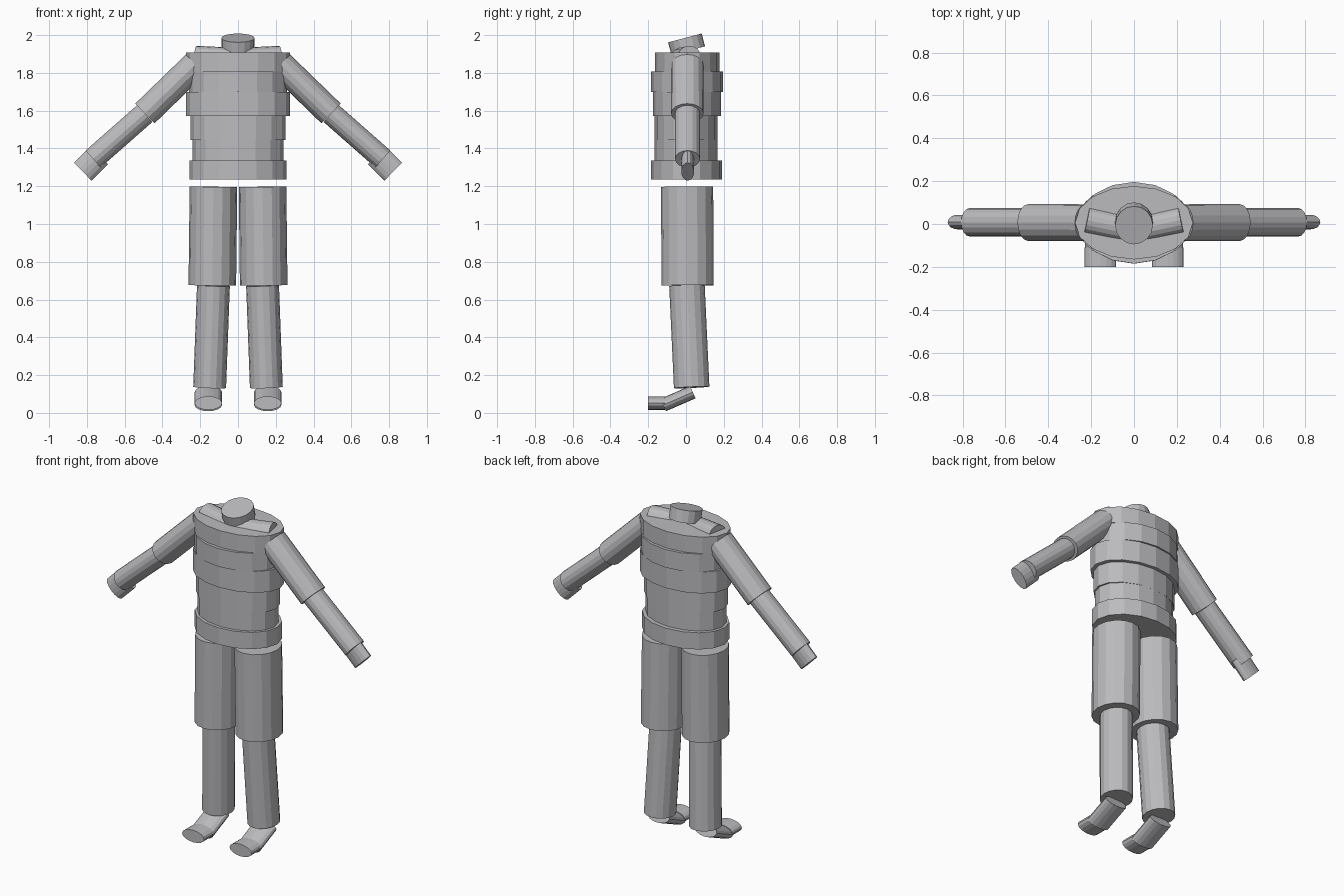
import bpy, bmesh
from mathutils import Vector, Matrix

if "Cube" in bpy.data.objects:
    bpy.data.objects.remove(bpy.data.objects["Cube"])

SIDES = 16
grey = bpy.data.materials.new("plain grey")
grey.diffuse_color = (0.5, 0.5, 0.52, 1)
grey.use_nodes = True
grey.node_tree.nodes["Principled BSDF"].inputs["Base Color"].default_value = grey.diffuse_color


def tube(name, start, end, half_u, half_v, side=(1, 0, 0)):
    """Capped elliptical cylinder; half_u is measured along 'side'."""
    a, b = Vector(start), Vector(end)
    w = (b - a).normalized()
    u = Vector(side)
    u = (u - w * u.dot(w)).normalized()
    v = w.cross(u)
    bm = bmesh.new()
    bmesh.ops.create_cone(bm, cap_ends=True, segments=SIDES,
                          radius1=1, radius2=1, depth=1)
    axes = Matrix((u * half_u, v * half_v, w * (b - a).length)).transposed()
    bm.transform(Matrix.Translation((a + b) / 2) @ axes.to_4x4())
    bmesh.ops.recalc_face_normals(bm, faces=bm.faces)
    mesh = bpy.data.meshes.new(name)
    bm.to_mesh(mesh)
    bm.free()
    mesh.materials.append(grey)
    obj = bpy.data.objects.new(name, mesh)
    bpy.context.collection.objects.link(obj)
    return obj


# Torso bands: bottom z, top z, half width, half depth, y centre
bands = {
    "hips": (1.235, 1.335, 0.258, 0.188, 0.003),
    "belly": (1.335, 1.445, 0.242, 0.166, 0.0),
    "waist": (1.445, 1.572, 0.252, 0.166, 0.0),
    "ribs": (1.572, 1.70, 0.275, 0.181, 0.005),
    "chest": (1.70, 1.808, 0.26, 0.19, 0.006),
    "upper_chest": (1.808, 1.907, 0.275, 0.171, 0.006),
}
for name, (z0, z1, hx, hy, y) in bands.items():
    tube(name, (0, y, z0), (0, y, z1), hx, hy)

# Neck stub, leaning forward
tube("neck", (0, 0.012, 1.917), (0, -0.006, 1.985), 0.088, 0.092)

# Paired limbs
Y = (0, 1, 0)
for s, tag in ((-1, "left"), (1, "right")):
    def limb(name, a, b, hu, hv, side=(1, 0, 0)):
        tube(f"{tag}_{name}", (s * a[0], a[1], a[2]),
             (s * b[0], b[1], b[2]), hu, hv, side)

    limb("collar", (0.22, 0.018, 1.893), (0.03, -0.022, 1.884), 0.06, 0.05, Y)
    limb("upper_arm", (0.225, 0.006, 1.845), (0.493, 0.007, 1.585), 0.086, 0.073, Y)
    limb("forearm", (0.493, 0.008, 1.585), (0.767, 0.008, 1.344), 0.066, 0.06, Y)
    limb("hand", (0.735, 0.009, 1.363), (0.822, 0.009, 1.277), 0.034, 0.067, Y)
    limb("thigh", (0.13, 0.006, 1.197), (0.136, 0.008, 0.675), 0.126, 0.138)
    limb("shin", (0.13, 0.005, 0.675), (0.15, 0.03, 0.135), 0.087, 0.094)
    limb("foot", (0.157, 0.036, 0.11), (0.157, -0.12, 0.042), 0.072, 0.036)
    limb("toes", (0.157, -0.11, 0.052), (0.157, -0.20, 0.052), 0.073, 0.036)
